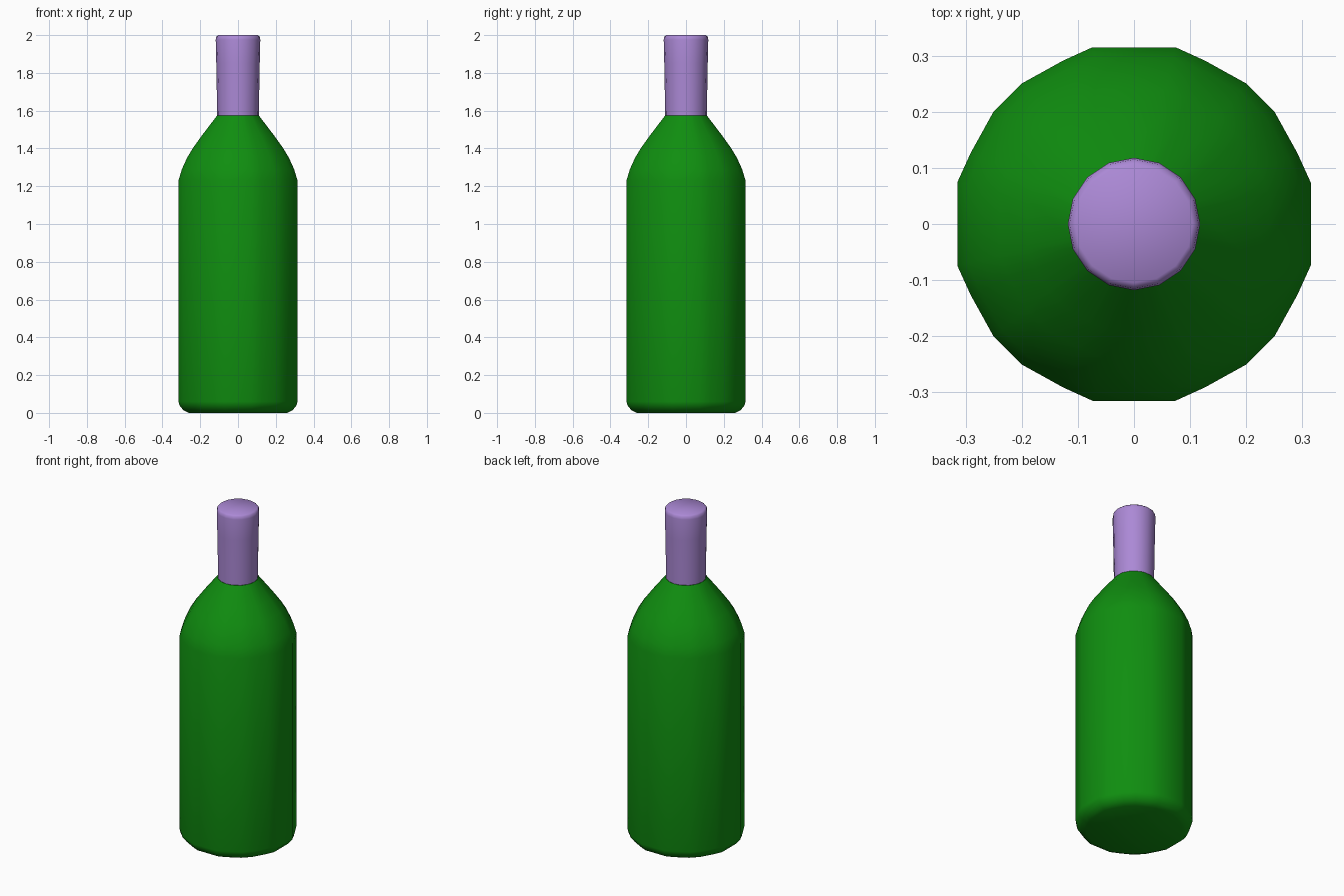
import bpy, bmesh, math

cube = bpy.data.objects.get("Cube")
if cube:
    bpy.data.objects.remove(cube, do_unlink=True)


def material(name, rgb):
    m = bpy.data.materials.new(name)
    m.use_nodes = True
    m.diffuse_color = (*rgb, 1)
    m.node_tree.nodes["Principled BSDF"].inputs["Base Color"].default_value = (*rgb, 1)
    return m


def loft(name, outline, profile, mat, angle):
    """Stack scaled copies of a unit outline along a (radius, height) profile."""
    bm = bmesh.new()
    rings = [[bm.verts.new((x * r, y * r, z)) for x, y in outline] for r, z in profile]
    n = len(outline)
    for low, high in zip(rings, rings[1:]):
        for i in range(n):
            j = (i + 1) % n
            bm.faces.new((low[i], low[j], high[j], high[i]))
    bm.faces.new(rings[0][::-1])
    bm.faces.new(rings[-1])
    mesh = bpy.data.meshes.new(name)
    bm.to_mesh(mesh)
    bm.free()
    mesh.materials.append(mat)
    obj = bpy.data.objects.new(name, mesh)
    bpy.context.collection.objects.link(obj)
    bpy.ops.object.select_all(action="DESELECT")
    obj.select_set(True)
    bpy.context.view_layer.objects.active = obj
    bpy.ops.object.shade_smooth_by_angle(angle=math.radians(angle))
    return obj


green = material("bottle green", (0.005, 0.27, 0.005))
purple = material("foil purple", (0.41, 0.25, 0.67))

# Body: rounded outline with a wider flat on each of the four sides
quadrant = [(1, 0.235), (0.925, 0.4), (0.795, 0.635),
            (0.635, 0.795), (0.4, 0.925), (0.235, 1)]
body_outline = []
for turn in range(4):
    body_outline += quadrant
    quadrant = [(-y, x) for x, y in quadrant]
body_profile = [(0.26, 0), (0.29, 0.015), (0.31, 0.04), (0.315, 0.06), (0.315, 1.23),
                (0.297, 1.29), (0.27, 1.35), (0.24, 1.4), (0.19, 1.47), (0.11, 1.575)]
loft("bottle_body", body_outline, body_profile, green, 50)

# Foil sleeve over the neck, slightly wider near the top
sides = 16
circle = [(math.cos(math.tau * i / sides), math.sin(math.tau * i / sides)) for i in range(sides)]
foil_profile = [(0.11, 1.55), (0.112, 1.68), (0.115, 1.85), (0.118, 1.975),
                (0.115, 1.992), (0.105, 2)]
loft("neck_foil", circle, foil_profile, purple, 50)
